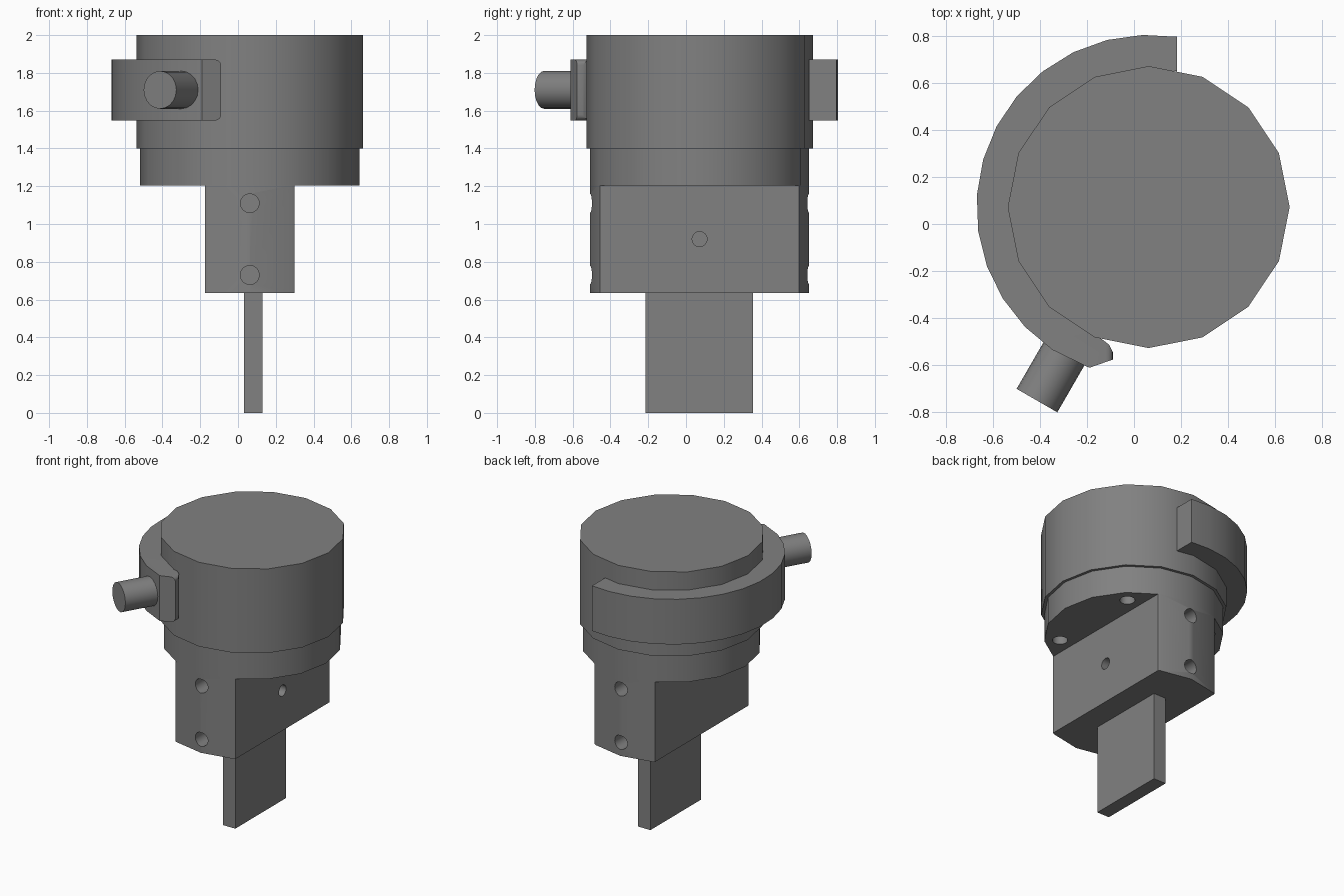
import bpy, bmesh, math
from mathutils import Vector, Matrix

if "Cube" in bpy.data.objects:
    bpy.data.objects.remove(bpy.data.objects["Cube"])

CX, CY = 0.0625, 0.072          # main axis


def polar(r, deg):
    a = math.radians(deg)
    return (CX + r * math.cos(a), CY + r * math.sin(a))


def finish(name, bm):
    bmesh.ops.recalc_face_normals(bm, faces=bm.faces)
    me = bpy.data.meshes.new(name)
    bm.to_mesh(me)
    bm.free()
    ob = bpy.data.objects.new(name, me)
    bpy.context.collection.objects.link(ob)
    return ob


def prism(outline, z0, z1):
    """Extrude a plan outline from z0 to z1."""
    bm = bmesh.new()
    face = bm.faces.new([bm.verts.new((x, y, z0)) for x, y in outline])
    top = bmesh.ops.extrude_face_region(bm, geom=[face])["geom"]
    bmesh.ops.translate(bm, vec=(0, 0, z1 - z0),
                        verts=[v for v in top if isinstance(v, bmesh.types.BMVert)])
    return bm


def rod(bm, p0, p1, r, sides=16):
    """Add a capped cylinder between two points."""
    p0, p1 = Vector(p0), Vector(p1)
    d = p1 - p0
    verts = bmesh.ops.create_cone(bm, cap_ends=True, segments=sides, radius1=r,
                                  radius2=r, depth=d.length)["verts"]
    bmesh.ops.rotate(bm, verts=verts, matrix=d.to_track_quat('Z', 'Y').to_matrix())
    bmesh.ops.translate(bm, verts=verts, vec=(p0 + p1) / 2)


def cut(ob, bm):
    """Subtract a cutter mesh from an object."""
    cutter = finish("cutter", bm)
    cutter.hide_render = True
    mod = ob.modifiers.new("cut", 'BOOLEAN')
    mod.operation, mod.solver, mod.object = 'DIFFERENCE', 'EXACT', cutter
    bpy.context.view_layer.objects.active = ob
    bpy.ops.object.modifier_apply(modifier=mod.name)
    bpy.data.objects.remove(cutter)


def drill(ob, holes):
    """Cut round blind holes given as (start, end, radius)."""
    bm = bmesh.new()
    for p0, p1, r in holes:
        rod(bm, p0, p1, r)
    cut(ob, bm)


def circle(r):
    return [polar(r, i * 22.5) for i in range(16)]


# Round head and the slightly narrower collar beneath it
head = finish("head", prism(circle(0.6), 1.4, 2.0))
collar = finish("collar", prism(circle(0.58), 1.205, 1.4))
drill(collar, [((*polar(0.478, a), 1.1), (*polar(0.478, a), 1.33), 0.05)
               for a in (45, 135, 225, 315)])

# Block: the collar's circle sliced by two flat sides
ends = [polar(r, base + a) for base in (90, 270)
        for r, a in ((0.578, -24.3), (0.58, -22.5), (0.58, 0), (0.58, 22.5), (0.578, 24.3))]
block = finish("block", prism(ends, 0.635, 1.205))
holes = [((CX, CY + s * 0.7, z), (CX, CY + s * 0.38, z), 0.05)
         for s in (-1, 1) for z in (0.73, 1.11)]
holes.append(((0.4, CY, 0.92), (0.12, CY, 0.92), 0.04))
drill(block, holes)

# Flat blade below the block
blade = finish("blade", prism([(0.032, -0.215), (0.129, -0.215),
                               (0.129, 0.355), (0.032, 0.355)], 0, 0.635))

# Curved arm around the head, square at the back and rounded at the front tip
outer = [(0.183, 0.797)] + [polar(0.733, a) for a in range(92, 246, 12)]
tip = [(-0.19, -0.612), (-0.09, -0.577), (-0.09, -0.545), (-0.105, -0.515), (-0.13, -0.495)]
inner = [polar(0.585, a) for a in range(244, 86, -12)] + [(0.183, 0.65)]
arm = finish("curved_arm", prism(outer + tip + inner, 1.548, 1.87))

# Round off the two corners of the tip
R = 0.03
for z, s in ((1.548, 1), (1.87, -1)):
    arc = [(-0.09 - R + R * math.cos(t), z + s * (R - R * math.sin(t)))
           for t in (i * math.pi / 8 for i in range(5))]
    bm = prism(arc + [(-0.09 - R, z - s * 0.02), (-0.07, z - s * 0.02), (-0.07, z + s * R)],
               0.42, 0.7)
    bmesh.ops.rotate(bm, verts=bm.verts, matrix=Matrix.Rotation(math.pi / 2, 3, 'X'))
    cut(arm, bm)

# Radial pin on the arm
bm = bmesh.new()
rod(bm, (*polar(0.63, 240), 1.71), (*polar(0.951, 240), 1.71), 0.1, 20)
pin = finish("side_pin", bm)

# Dark grey paint; smooth curved walls, hard edges kept
grey = bpy.data.materials.new("dark_grey")
grey.diffuse_color = (0.22, 0.22, 0.22, 1)
grey.use_nodes = True
grey.node_tree.nodes["Principled BSDF"].inputs["Base Color"].default_value = grey.diffuse_color
for ob in (head, collar, block, blade, arm, pin):
    ob.data.materials.clear()
    ob.data.materials.append(grey)
    bpy.ops.object.select_all(action='DESELECT')
    ob.select_set(True)
    bpy.context.view_layer.objects.active = ob
    bpy.ops.object.shade_smooth_by_angle(angle=math.radians(30))
